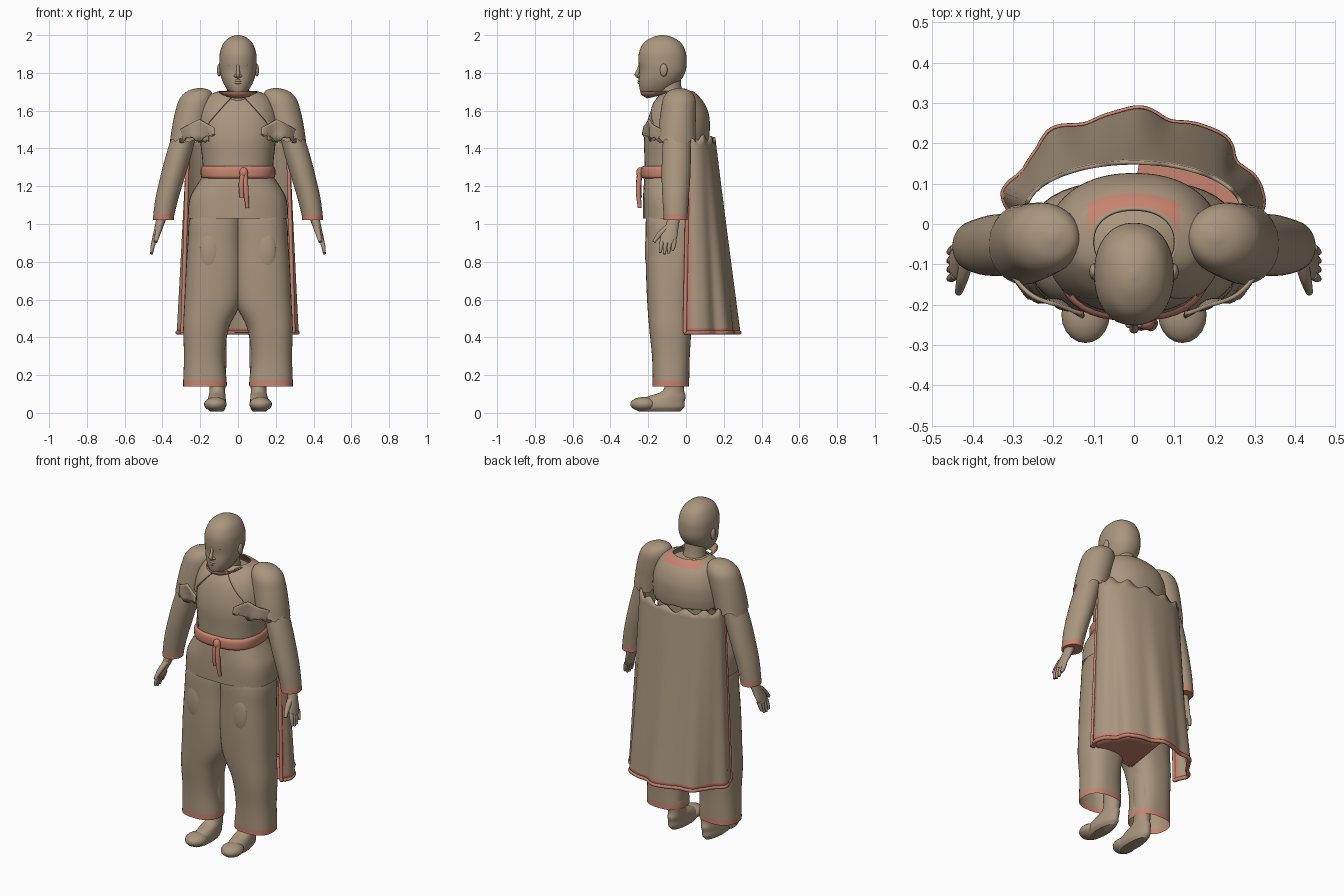
import bpy, math, random
from mathutils import Vector

random.seed(4)
if "Cube" in bpy.data.objects:
    bpy.data.objects.remove(bpy.data.objects["Cube"])


def material(name, rgb):
    m = bpy.data.materials.new(name)
    m.use_nodes = True
    m.diffuse_color = (*rgb, 1)
    m.node_tree.nodes["Principled BSDF"].inputs["Base Color"].default_value = (*rgb, 1)
    return m


MATS = [material("tan cloth", (0.40, 0.305, 0.21)), material("coral trim", (0.58, 0.23, 0.16))]
TAN, CORAL = 0, 1


def finish(name, verts, faces, mats, mirror=False, thick=0):
    me = bpy.data.meshes.new(name)
    me.from_pydata(verts, [], faces)
    for m in MATS:
        me.materials.append(m)
    for p, k in zip(me.polygons, mats):
        p.material_index = k
        p.use_smooth = True
    me.set_sharp_from_angle(angle=math.radians(50))
    ob = bpy.data.objects.new(name, me)
    bpy.context.collection.objects.link(ob)
    if thick:
        mod = ob.modifiers.new("thickness", "SOLIDIFY")
        mod.thickness, mod.offset = thick, 0
    if mirror:
        ob.modifiers.new("mirror", "MIRROR")


def surface(name, f, nu, nv, rule, wrap=False, caps=(), **kw):
    """Grid of f(u, v); rule(centre, u, v) gives the colour."""
    cols = nu if wrap else nu + 1
    verts = [Vector(f(i / nu, j / nv)) for j in range(nv + 1) for i in range(cols)]
    faces, mats = [], []
    for j in range(nv):
        for i in range(nu):
            i2 = (i + 1) % cols
            q = [j * cols + i, j * cols + i2, (j + 1) * cols + i2, (j + 1) * cols + i]
            faces.append(q)
            mats.append(rule(sum((verts[a] for a in q), Vector()) / 4, (i + .5) / nu, (j + .5) / nv))
    if 0 in caps:
        faces.append(list(range(cols))[::-1])
        mats.append(mats[0])
    if 1 in caps:
        faces.append([nv * cols + i for i in range(cols)])
        mats.append(mats[-1])
    finish(name, verts, faces, mats, **kw)


def spline(pts, t):
    """Catmull-Rom through rows of numbers."""
    n = len(pts) - 1
    s = min(t * n, n - 1e-6)
    i = int(s)
    s -= i
    a, b, c, d = (pts[min(max(i + k, 0), n)] for k in (-1, 0, 1, 2))
    return [.5 * (2 * q + (r - p) * s + (2 * p - 5 * q + 4 * r - w) * s * s
                  + (3 * q - p - 3 * r + w) * s ** 3) for p, q, r, w in zip(a, b, c, d)]


def ring_point(ring, a, n):
    x, y, z, rx, ry = ring
    c, s = math.cos(a), math.sin(a)
    return (x + rx * math.copysign(abs(c) ** (2 / n), c), y + ry * math.copysign(abs(s) ** (2 / n), s), z)


def loft(name, rings, rule=lambda c, u, v: TAN, n=2.0, caps=(0, 1), jag=0, **kw):
    """Stack of level rounded rings (x, y, z, half width, half depth), bottom first."""
    rings = sorted(rings, key=lambda r: r[2])

    def f(u, v):
        ring = spline(rings, v)
        if v == 0 and jag:
            ring[2] += random.uniform(-jag, jag)
        return ring_point(ring, 2 * math.pi * u, n)
    surface(name, f, 40, 5 * (len(rings) - 1), rule, wrap=True, caps=caps, **kw)


def blob(name, c, r, mat=TAN, mirror=False):
    def f(u, v):
        a, b = 2 * math.pi * u, math.pi * (v * .98 + .01 - .5)
        return (c[0] + r[0] * math.cos(a) * math.cos(b),
                c[1] + r[1] * math.sin(a) * math.cos(b), c[2] + r[2] * math.sin(b))
    surface(name, f, 20, 12, lambda *_: mat, wrap=True, caps=(0, 1), mirror=mirror)


def tube(name, pts, radii, mat=TAN, mirror=False):
    """Round tube along a smooth path, with a radius for each point."""
    rows = [(*p, r) for p, r in zip(pts, radii)]

    def f(u, v):
        p = spline(rows, v)
        d = Vector(spline(rows, min(v + .01, 1))[:3]) - Vector(spline(rows, max(v - .01, 0))[:3])
        s = d.cross(Vector((.31, .9, .2))).normalized()
        t = d.normalized().cross(s)
        a = 2 * math.pi * u
        return Vector(p[:3]) + p[3] * (math.cos(a) * s + math.sin(a) * t)
    surface(name, f, 10, 4 * (len(pts) - 1), lambda *_: mat, wrap=True, caps=(0, 1), mirror=mirror)


# Head, face and neck
loft("head", [(0, -.125, 2.0, .006, .008), (0, -.125, 1.99, .04, .05), (0, -.125, 1.96, .075, .098),
              (0, -.125, 1.91, .095, .123), (0, -.124, 1.86, .099, .127), (0, -.124, 1.81, .096, .122),
              (0, -.137, 1.765, .085, .112), (0, -.155, 1.725, .066, .092),
              (0, -.168, 1.695, .042, .068), (0, -.172, 1.685, .01, .02)], n=2.2)
loft("neck", [(0, -.07, 1.6, .08, .08), (0, -.085, 1.7, .06, .064), (0, -.1, 1.8, .06, .07)])
tube("nose", [(0, -.242, 1.85), (0, -.252, 1.815), (0, -.26, 1.79), (0, -.243, 1.776)],
     [.007, .009, .012, .008])
blob("nostril", (.012, -.247, 1.784), (.01, .011, .008), mirror=True)
blob("eye", (.037, -.231, 1.843), (.016, .01, .007), mirror=True)
tube("brow", [(.012, -.241, 1.857), (.04, -.234, 1.864), (.068, -.21, 1.857)], [.006, .009, .005], mirror=True)
for part, z, r in (("upper_lip", 1.759, .007), ("lower_lip", 1.748, .008)):
    tube(part, [(-.028, -.233, 1.753), (0, -.249, z), (.028, -.233, 1.753)], [.003, r, .003])
blob("chin", (0, -.222, 1.708), (.026, .022, .018))
blob("ear", (.1, -.118, 1.815), (.011, .02, .034), mirror=True)

# Torso and the skirted lower edge of the tunic
loft("torso", [(0, -.06, 1.25, .182, .158), (0, -.06, 1.35, .19, .16), (0, -.06, 1.45, .2, .162),
               (0, -.058, 1.54, .195, .148), (0, -.055, 1.61, .17, .125), (0, -.052, 1.66, .12, .09),
               (0, -.055, 1.685, .07, .06)], n=2.3)
loft("tunic_skirt", [(0, -.06, 1.03, .266, .168), (0, -.06, 1.1, .262, .168), (0, -.06, 1.15, .25, .167),
                     (0, -.06, 1.2, .222, .164), (0, -.06, 1.25, .19, .16), (0, -.06, 1.28, .18, .156)],
     n=2.6, caps=(1,))

# Wide trousers with a coral hem, and pouches on the thighs
loft("trouser_leg", [(.175, -.08, .14, .115, .097), (.175, -.08, .172, .115, .097), (.178, -.08, .3, .108, .1),
                     (.169, -.083, .45, .121, .112), (.136, -.084, .58, .148, .121), (.124, -.08, .75, .152, .132),
                     (.12, -.07, .9, .146, .143), (.114, -.062, 1.03, .14, .15), (.1, -.06, 1.12, .09, .13)],
     lambda c, u, v: CORAL if c.z < .172 else TAN, n=2.5, caps=(1,), mirror=True)
blob("thigh_pouch", (.148, -.194, .86), (.055, .024, .115), mirror=True)

# Bare lower legs and feet
loft("foot", [(.112, -.14, .008, .036, .11), (.114, -.145, .03, .049, .135), (.113, -.135, .06, .049, .128),
              (.111, -.1, .088, .045, .098), (.109, -.066, .12, .041, .056), (.108, -.06, .2, .045, .053),
              (.115, -.062, .4, .055, .06)], mirror=True)
blob("foot_ball", (.12, -.225, .046), (.06, .07, .038), mirror=True)

# Knotted belt
loft("belt", [(0, -.062, 1.24, .184, .164), (0, -.062, 1.25, .195, .175), (0, -.062, 1.275, .198, .178),
              (0, -.062, 1.297, .195, .175), (0, -.062, 1.308, .184, .164)],
     lambda *_: CORAL, n=2.6, caps=())
blob("belt_knot", (.03, -.243, 1.272), (.022, .02, .028), CORAL)
tube("belt_tail_short", [(.025, -.245, 1.27), (.018, -.25, 1.21), (.02, -.246, 1.14)], [.013, .015, .012], CORAL)
tube("belt_tail_long", [(.038, -.245, 1.27), (.042, -.252, 1.18), (.05, -.245, 1.085)], [.013, .014, .01], CORAL)

# Arms with coral cuffs under torn overlapping shoulder sleeves
loft("arm_sleeve", [(.395, -.055, 1.02, .055, .063), (.392, -.055, 1.052, .056, .064), (.375, -.055, 1.14, .061, .07),
                    (.346, -.053, 1.25, .065, .076), (.31, -.05, 1.38, .067, .076), (.27, -.045, 1.52, .06, .07)],
     lambda c, u, v: CORAL if c.z < 1.052 else TAN, mirror=True)
loft("shoulder_sleeve", [(.272, -.05, 1.44, .088, .1), (.256, -.046, 1.52, .092, .097), (.237, -.04, 1.6, .094, .093),
                         (.22, -.036, 1.665, .088, .085), (.205, -.034, 1.705, .06, .056),
                         (.2, -.033, 1.72, .01, .01)], caps=(1,), jag=.014, mirror=True)

# Hands
loft("palm", [(.446, -.098, .9, .013, .04), (.436, -.09, .935, .016, .044), (.42, -.076, .98, .022, .036),
              (.4, -.06, 1.05, .028, .032)], mirror=True)
for k in range(4):
    y, drop = -.13 + .022 * k, (.062, .07, .066, .05)[k]
    tube(f"finger_{k + 1}", [(.443, y + .004, .915), (.452, y - .003, .88), (.458, y - .006, .91 - drop)],
         [.012, .011, .007], mirror=True)
tube("thumb", [(.415, -.09, .985), (.425, -.135, .95), (.435, -.17, .905)], [.018, .015, .009], mirror=True)

# Mantle over the shoulders, open in a slope across the chest, with a coral band at the nape
MANTLE = [(0, -.052, 1.445, .212, .168), (0, -.05, 1.5, .215, .172), (0, -.045, 1.57, .207, .164),
          (0, -.042, 1.63, .188, .14), (0, -.04, 1.675, .158, .104), (0, -.045, 1.7, .1, .08)]


def mantle(u, v):
    ring = spline(MANTLE, v)
    edge = min(.02 + (1.68 - ring[2]) * .9, .15)
    opening = math.asin(max(edge, .012) / ring[3])
    if v == 0:
        ring[2] += random.uniform(-.014, .014)
    return ring_point(ring, -math.pi / 2 + opening + u * 2 * (math.pi - opening), 2.2)


def nape_rule(c, u, v):
    return CORAL if c.y > -.02 and 1.666 < c.z < 1.697 and abs(c.x) < .112 else TAN


surface("mantle", mantle, 72, 40, nape_rule, thick=.008)


# Torn flaps hanging in front of the armpits
def flap(u, v):
    ragged = .02 * math.sin(11 * u) + random.uniform(-.008, .008) if v == 1 else 0
    return (.125 + .18 * u, -.217 + .09 * u * u - .012 * math.sin(8 * u + 2) * (.4 + v),
            1.555 - .1 * abs(u - .45) - (.045 + .05 * math.sin(math.pi * u)) * v + ragged)


surface("torn_flap", flap, 16, 6, lambda *_: TAN, mirror=True, thick=.01)


# Boat-shaped collar under the chin with a coral rim
def collar(u, v):
    a = (2 * u - 1) * math.radians(88)
    s = 1 - .25 * v * v
    return (.1 * s * math.sin(a), -.1 - .138 * s * math.cos(a), 1.7 - (.006 + .026 * math.cos(a)) * v)


surface("collar", collar, 30, 5, lambda c, u, v: CORAL if v < .6 else TAN, thick=.008)


# Long cape with folds, coral at its sides and hem
def cape(u, v):
    a = (2 * u - 1) * math.radians(100)
    fold = 1 + v * (.042 * math.cos(9 * a) + .012 * math.sin(17 * a) - .007)
    z = 1.44 - 1.015 * v
    if v == 0:
        z += .015 * math.sin(13 * a) + .02 * abs(math.sin(a))
    return ((.268 + .042 * v) * fold * math.sin(a), .034 + (.118 + .122 * v) * fold * math.cos(a), z)


surface("cape", cape, 80, 40, lambda c, u, v: CORAL if abs(u - .5) > .462 or v > .97 else TAN, thick=.01)
side = [cape(0, .08 + .92 * k / 8) for k in range(9)]
tube("cape_side_trim", side, [.011] * 9, CORAL, mirror=True)
hem = [cape(k / 40, 1) for k in range(41)]
tube("cape_hem_trim", hem, [.011] * 41, CORAL)

# Coral fold of the left half of the hem, tucked in between the legs
tuck = Vector((-.02, -.05, .425))
surface("cape_hem_tuck", lambda u, v: Vector(cape(.53 + .45 * u, 1)).lerp(tuck, .97 * v), 24, 6,
        lambda *_: CORAL, thick=.006)
